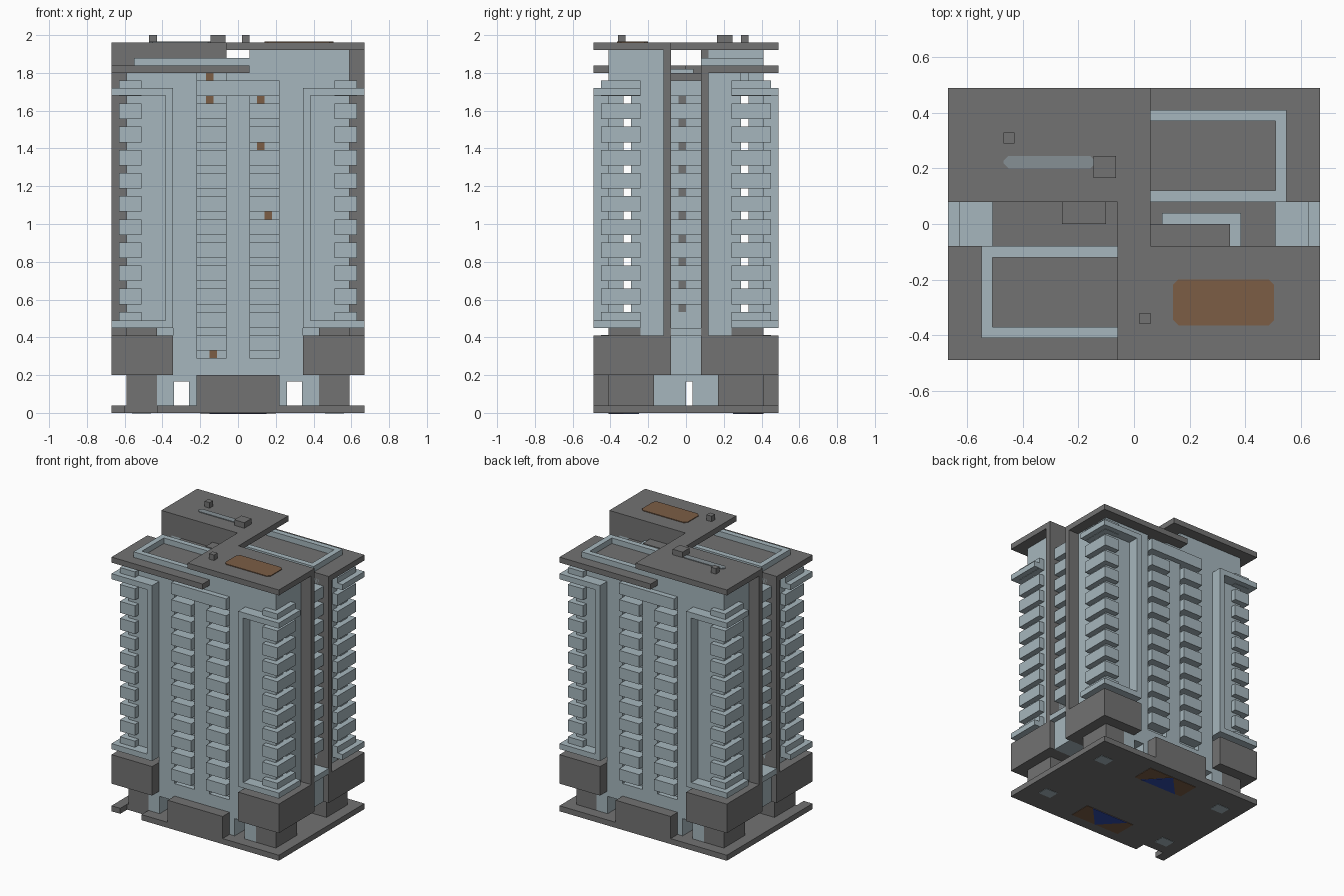
import bpy, bmesh

cube = bpy.data.objects.get("Cube")
if cube:
    bpy.data.objects.remove(cube, do_unlink=True)


def material(name, red, green, blue):
    m = bpy.data.materials.new(name)
    m.use_nodes = True
    m.diffuse_color = (red, green, blue, 1)
    m.node_tree.nodes["Principled BSDF"].inputs["Base Color"].default_value = m.diffuse_color
    return m


concrete = material("dark concrete", 0.17, 0.17, 0.17)
plaster = material("pale blue plaster", 0.38, 0.47, 0.51)
brown = material("brown", 0.2, 0.11, 0.06)
blue = material("deep blue", 0.03, 0.07, 0.4)
grey = material("blue grey", 0.24, 0.28, 0.3)

# Mirrorings: the tower is built from one quadrant
once = [(1, 1)]
front_and_back = [(1, 1), (1, -1)]
left_and_right = [(1, 1), (-1, 1)]
tall_wings = [(1, -1), (-1, 1)]
short_wings = [(1, 1), (-1, -1)]
all_wings = tall_wings + short_wings

# Main planes, measured outward from the centre
thick = 0.04
paint = 0.005
site_x, site_y = 0.67, 0.49
wall_x, wall_y = 0.59, 0.41
rail_x, rail_y = site_x - thick, site_y - thick
recess = 0.08
fin = recess + thick
slit_in, slit_out = 0.29, 0.33
bay_in, bay_out = 0.06, 0.22
bay_back = 0.37
pier = 0.345
corner_x, corner_y = 0.51, 0.24
neck_x = 0.43
door_in, door_out = 0.26, 0.34
light_well = 0.035

# Main levels
podium, podium_top = 0.2, 0.41
body = podium_top + thick
door_top = 0.165
low_roof, high_roof = 1.8, 1.92
frame_top = 1.72
floors, storey, first_rail = 12, 0.1225, 0.33


def finish(name, bm, mat):
    bmesh.ops.recalc_face_normals(bm, faces=bm.faces)
    mesh = bpy.data.meshes.new(name)
    bm.to_mesh(mesh)
    bm.free()
    mesh.materials.append(mat)
    bpy.context.collection.objects.link(bpy.data.objects.new(name, mesh))


def boxes(name, mat, flips, *parts):
    """Boxes given as x, y and z ranges, repeated with mirrored x and y."""
    bm = bmesh.new()
    for flip_x, flip_y in flips:
        for x, y, z in parts:
            for v in bmesh.ops.create_cube(bm, size=1)["verts"]:
                v.co = (flip_x * x[v.co.x > 0], flip_y * y[v.co.y > 0], z[v.co.z > 0])
    finish(name, bm, mat)


def plate(name, mat, outline, bottom, top):
    bm = bmesh.new()
    face = bm.faces.new([bm.verts.new((x, y, bottom)) for x, y in outline])
    new = bmesh.ops.extrude_face_region(bm, geom=[face])["geom"]
    for v in new:
        if isinstance(v, bmesh.types.BMVert):
            v.co.z = top
    finish(name, bm, mat)


def chamfered(left, right, near, far, cut):
    return [(left + cut, near), (right - cut, near), (right, near + cut), (right, far - cut),
            (right - cut, far), (left + cut, far), (left, far - cut), (left, near + cut)]


def both(half):
    return (-half, half)


def up(base, height=thick):
    return (base, base + height)


# Ground slab with a notch at one front corner
slab = up(0)
boxes("ground_slab", concrete, once,
      (both(site_x), (-wall_y, site_y), slab),
      ((-site_x, -0.6), (-site_y, -wall_y), slab),
      ((-neck_x, site_x), (-site_y, -wall_y), slab))

# Ground floor: lobbies, corner pillars and passage walls
ground = (thick, podium)
boxes("lobby", concrete, front_and_back, (both(bay_out), (0.25, site_y), ground))
boxes("corner_pillar", concrete, all_wings, ((neck_x, wall_x), (0.17, wall_y), ground))
passage = (thick, door_top)
for part, side in (("front", (-wall_y, 0)), ("back", (light_well, wall_y))):
    boxes(part + "_passage_wall", plaster, left_and_right,
          ((0, door_in), side, passage),
          ((door_out, neck_x), side, passage))
boxes("passage_ceiling", plaster, once, (both(neck_x), both(wall_y), (door_top, podium + paint)))
boxes("podium", concrete, all_wings,
      ((pier, site_x), (recess, site_y), (podium, podium_top)),
      ((neck_x, wall_x), (corner_y, wall_y), (podium_top, body)))

# Tower core and wing walls, with slits that run right through the wings
outer, inner = (slit_out, wall_y), (recess, slit_in)
full, upper = (podium, low_roof), (body, low_roof)
boxes("central_core", plaster, once,
      (both(corner_x), both(recess), (podium, low_roof - thick)),
      (both(rail_x), both(recess), (podium, body)))
boxes("wing_wall", plaster, all_wings,
      ((0, bay_out), (slit_out, bay_back), full),
      ((0, bay_in), outer, full),
      ((bay_out, pier), outer, full),
      ((pier, wall_x), outer, upper),
      ((0, pier), inner, full),
      ((pier, wall_x), inner, (podium_top, low_roof)),
      ((pier, wall_x), (corner_y, wall_y), up(body, recess)))
boxes("penthouse_wall", plaster, tall_wings,
      ((bay_in, wall_x), (fin, wall_y), (low_roof - thick, high_roof)))

# Dark fins beside the side recesses
for name, wings, top in (("tall_fin", tall_wings, high_roof), ("short_fin", short_wings, low_roof)):
    boxes(name, concrete, wings, ((bay_in, site_x), (recess, fin), (podium_top, top)))

# Projecting frames around the corner balconies
boxes("frame_post", plaster, all_wings,
      ((pier, pier + thick), (wall_y, site_y), (body, frame_top)))
for name, level in (("frame_sill", body), ("frame_head", frame_top - thick)):
    boxes(name, plaster, all_wings,
          ((pier, site_x), (wall_y, site_y), up(level)),
          ((wall_x, site_x), (corner_y, wall_y), up(level)))

# Balconies on every floor
rails = [up(first_rail + storey * k, storey - thick) for k in range(floors)]
bay = (bay_in, bay_out)
boxes("front_balcony", plaster, all_wings,
      (bay, (bay_back, wall_y), (podium, first_rail - thick)),
      *[(bay, (slit_out, rail_y), z) for z in rails])
boxes("top_beam", plaster, front_and_back, (both(bay_out), (wall_y, rail_y), rails[-1]))
boxes("corner_balcony", plaster, all_wings,
      *[((corner_x, rail_x), (corner_y, rail_y), z) for z in rails[1:]])
boxes("side_balcony", plaster, left_and_right,
      *[((corner_x, rail_x), both(recess), z) for z in rails[2:]])
boxes("side_door", concrete, tall_wings,
      *[((corner_x, corner_x + paint), (0, thick), (z[0] - thick, z[0])) for z in rails[2:]])
boxes("side_ledge", plaster, left_and_right,
      ((corner_x, site_x), both(recess), (podium_top, body)))

# Brown doors in some of the balcony gaps
doors = [(-0.15, 12), (-0.15, 11), (0.12, 11), (0.14, 12), (0.12, 9), (0.16, 6), (-0.13, 0)]
boxes("brown_door", brown, once,
      *[((x - thick / 2, x + thick / 2), (-bay_back - paint, -bay_back),
         up(first_rail - thick + storey * floor)) for x, floor in doors])

# Roofs: low pair, middle strip, and the high pair with its bridge
wing_depth = (recess, site_y)
boxes("low_roof", concrete, short_wings, ((-bay_in, site_x), wing_depth, up(low_roof)))
boxes("middle_roof", concrete, once, (both(corner_x), both(recess), (low_roof - thick, low_roof)))
boxes("high_roof", concrete, tall_wings,
      ((-bay_in, site_x), wing_depth, up(high_roof)),
      ((-bay_in, bay_in), (0, recess), up(high_roof)))

# Parapets on the low roofs
kerb = up(low_roof + thick)
kerb_x = corner_x + thick
boxes("parapet", plaster, short_wings,
      ((-bay_in, kerb_x), (bay_back, wall_y), kerb),
      ((-bay_in, kerb_x), (recess, fin), kerb),
      ((corner_x, kerb_x), (fin, bay_back), kerb))

# Low structures on the middle roof
kerb = up(low_roof, thick / 2)
boxes("middle_parapet", plaster, once,
      ((0.1, pier + thick), (0, thick), kerb),
      ((pier, pier + thick), (-recess, 0), kerb))
boxes("middle_roof_box", concrete, once,
      ((bay_in, pier), (-recess, 0), up(low_roof)),
      ((-door_in, -0.1), (0, recess), up(low_roof)))

# Rooftop fittings
roof = high_roof + thick
for name, x, y, size in (("roof_hut", -0.105, 0.205, recess),
                         ("back_vent", -0.45, 0.31, thick),
                         ("front_vent", 0.04, -0.34, thick)):
    half = size / 2
    boxes(name, concrete, once, ((x - half, x + half), (y - half, y + half), up(roof)))
terrace = chamfered(0.14, 0.505, -0.365, -0.2, 0.02)
plate("roof_terrace", brown, terrace, roof, roof + paint)
strip = chamfered(-0.47, -0.14, 0.2, 0.245, 0.018)
plate("roof_strip", grey, strip, roof, roof + paint)

# Panels on the underside
film = paint / 2
for name, flip in (("back", 1), ("front", -1)):
    near, far = flip * 0.25, flip * wall_y
    boxes(name + "_floor_panel", brown, once, (both(0.2), (near, far), both(film)))
    plate(name + "_floor_inlay", blue, [(-0.15, near), (0.15, near), (0, far)], -paint, film)
boxes("shaft_panel", plaster, all_wings, ((0.46, 0.56), (0.25, slit_out), both(film)))
